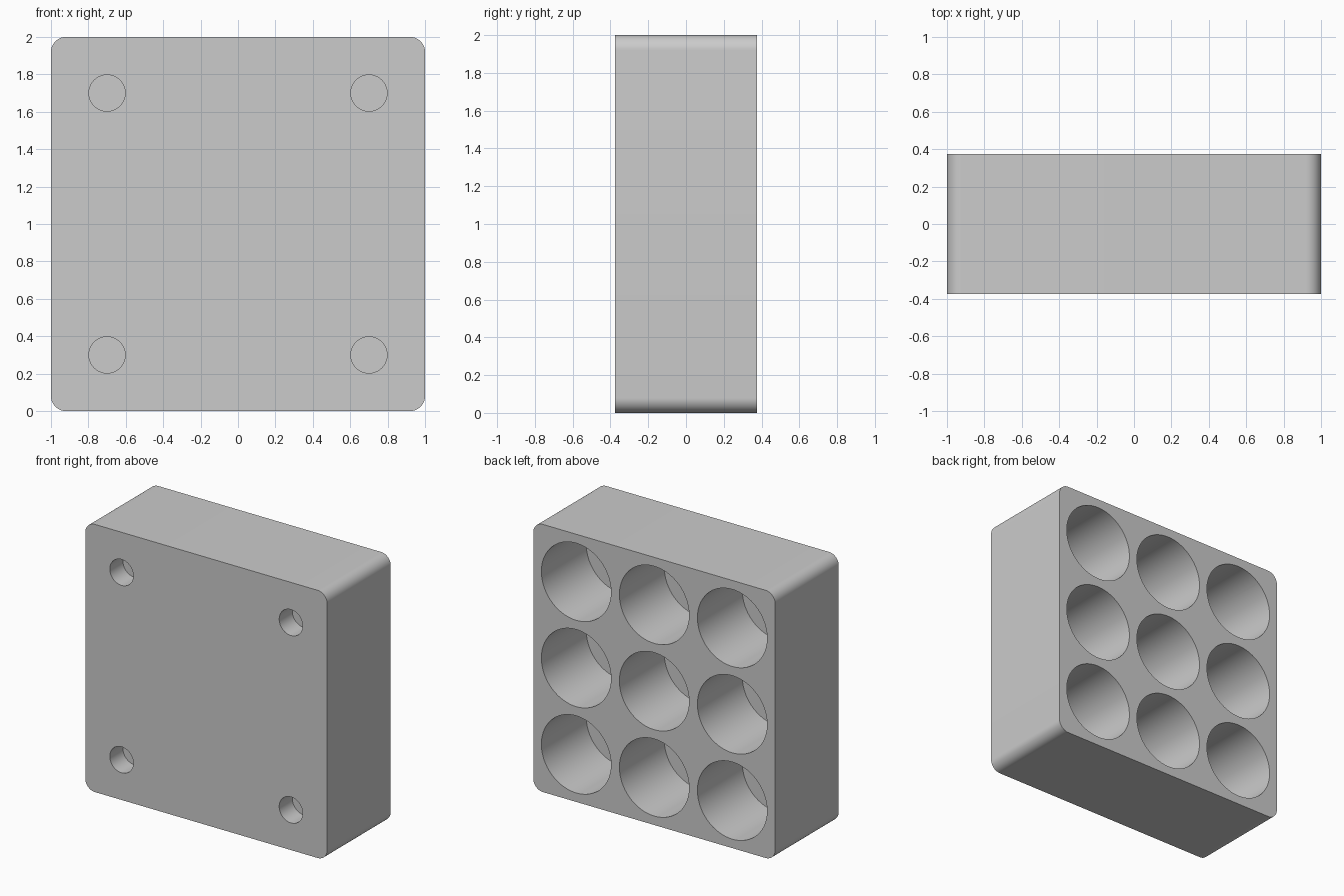
import bpy
import bmesh
import math
from mathutils import Matrix

SIZE, DEPTH, CORNER = 2.0, 0.75, 0.08
POCKET_RADIUS, POCKET_DEPTH, POCKET_SPACING = 0.288, 0.53, 0.645
MOUNT_RADIUS, MOUNT_DEPTH, MOUNT_OFFSET = 0.097, 0.155, 0.70
OVERSHOOT = 0.05

cube = bpy.data.objects.get("Cube")
if cube:
    bpy.data.objects.remove(cube, do_unlink=True)


def make_object(name, bm):
    mesh = bpy.data.meshes.new(name)
    bm.to_mesh(mesh)
    bm.free()
    obj = bpy.data.objects.new(name, mesh)
    bpy.context.collection.objects.link(obj)
    return obj


def hole_cutters(name, centres, radius, depth, side):
    """Cylinders along y that sink to depth from the face at side * DEPTH / 2."""
    bm = bmesh.new()
    length = depth + OVERSHOOT
    y = side * (DEPTH / 2 + OVERSHOOT - length / 2)
    for x, z in centres:
        place = Matrix.Translation((x, y, z)) @ Matrix.Rotation(math.pi / 2, 4, "X")
        bmesh.ops.create_cone(bm, cap_ends=True, segments=96, radius1=radius,
                              radius2=radius, depth=length, matrix=place)
    obj = make_object(name, bm)
    obj.hide_render = True
    return obj


# Block with rounded edges running front to back
bm = bmesh.new()
bmesh.ops.create_cube(bm, size=1, matrix=Matrix.Translation((0, 0, SIZE / 2))
                      @ Matrix.Diagonal((SIZE, DEPTH, SIZE, 1)))
long_edges = [e for e in bm.edges
              if abs(e.verts[0].co.y - e.verts[1].co.y) > DEPTH / 2]
bmesh.ops.bevel(bm, geom=long_edges, offset=CORNER, segments=12,
                profile=0.5, affect="EDGES")
block = make_object("holder_block", bm)

# Nine round pockets in the back, four mounting holes in the front
mid = SIZE / 2
pockets = [(i * POCKET_SPACING, mid + j * POCKET_SPACING)
           for i in (-1, 0, 1) for j in (-1, 0, 1)]
mounts = [(i * MOUNT_OFFSET, mid + j * MOUNT_OFFSET)
          for i in (-1, 1) for j in (-1, 1)]
cutters = [
    hole_cutters("pocket_cutters", pockets, POCKET_RADIUS, POCKET_DEPTH, 1),
    hole_cutters("mounting_hole_cutters", mounts, MOUNT_RADIUS, MOUNT_DEPTH, -1),
]

bpy.ops.object.select_all(action="DESELECT")
block.select_set(True)
bpy.context.view_layer.objects.active = block
for cutter in cutters:
    mod = block.modifiers.new(cutter.name, "BOOLEAN")
    mod.operation = "DIFFERENCE"
    mod.solver = "EXACT"
    mod.object = cutter
    bpy.ops.object.modifier_apply(modifier=mod.name)
    bpy.data.objects.remove(cutter, do_unlink=True)

# Single plain grey
grey = bpy.data.materials.new("grey")
grey.use_nodes = True
colour = (0.6, 0.6, 0.6, 1)
grey.diffuse_color = colour
grey.node_tree.nodes["Principled BSDF"].inputs["Base Color"].default_value = colour
block.data.materials.clear()
block.data.materials.append(grey)
bpy.ops.object.shade_smooth_by_angle(angle=math.radians(30))
